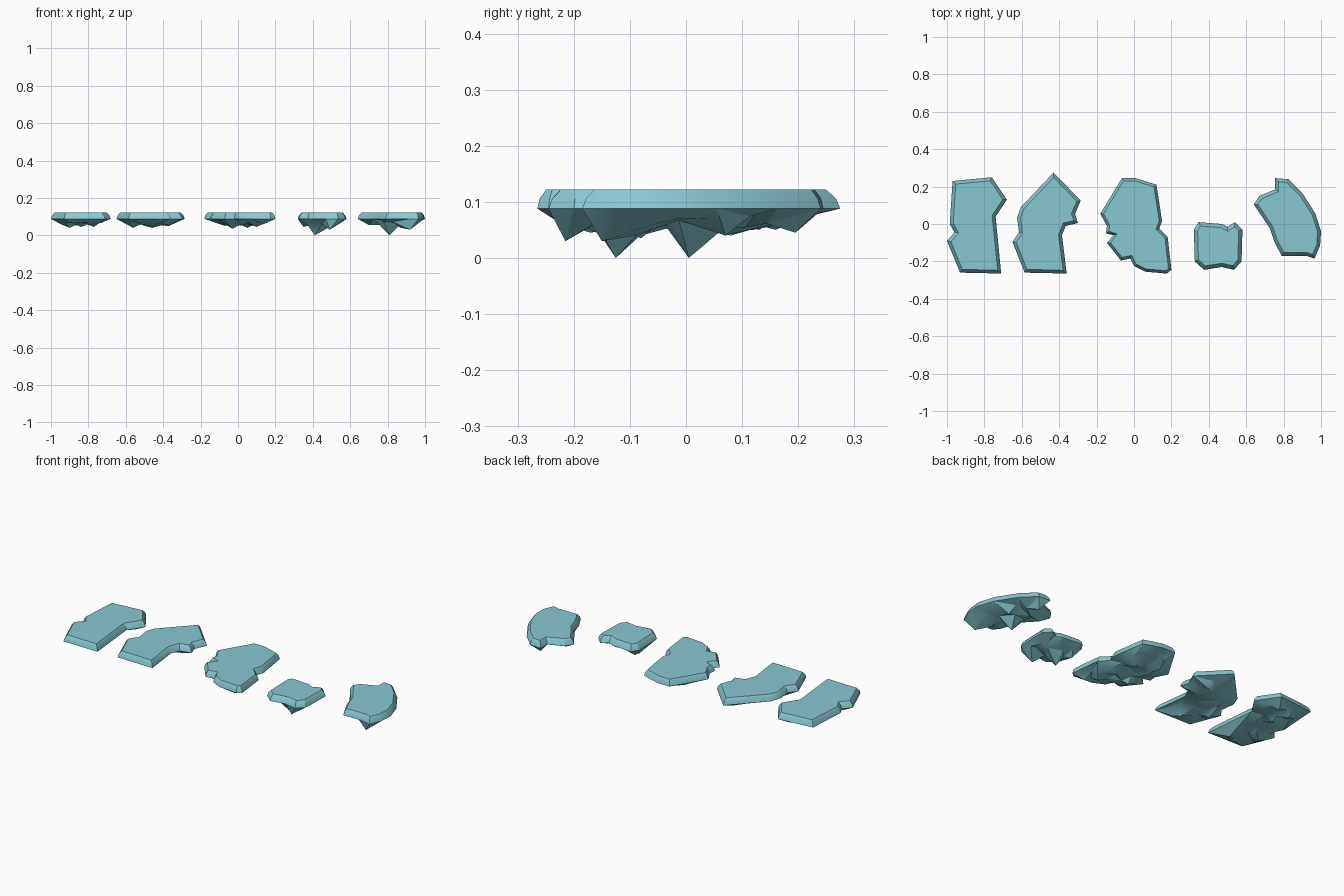
import bpy, bmesh, math, random
from mathutils import Vector
from mathutils.geometry import delaunay_2d_cdt, intersect_point_line

cube = bpy.data.objects.get("Cube")
if cube:
    bpy.data.objects.remove(cube)

RIM, SHOULDER, TOP = 0.088, 0.106, 0.122

ice = bpy.data.materials.new("pale_teal_ice")
ice.use_nodes = True
ice.diffuse_color = (0.25, 0.58, 0.64, 1)
ice.node_tree.nodes["Principled BSDF"].inputs["Base Color"].default_value = ice.diffuse_color


def edge_distance(p, outline):
    """Distance from a point to the closest side of the outline."""
    best = math.inf
    for i, a in enumerate(outline):
        b = outline[i - 1]
        q, t = intersect_point_line(p, a, b)
        t = min(max(t, 0), 1)
        best = min(best, (p - a.lerp(b, t)).length)
    return best


def inside(p, outline):
    hit = False
    for i, a in enumerate(outline):
        b = outline[i - 1]
        if (a.y > p.y) != (b.y > p.y) and p.x < (b.x - a.x) * (p.y - a.y) / (b.y - a.y) + a.x:
            hit = not hit
    return hit


def inset(outline, amount):
    """Move every corner of a clockwise outline inward along its mitre."""
    result = []
    for i, p in enumerate(outline):
        before = (p - outline[i - 1]).normalized()
        after = (outline[(i + 1) % len(outline)] - p).normalized()
        n1, n2 = Vector((before.y, -before.x)), Vector((after.y, -after.x))
        mitre = (n1 + n2).normalized()
        result.append(p + mitre * amount / max(mitre.dot(n1), 0.7))
    return result


def build_floe(name, corners, spikes, bevel, seed):
    rng = random.Random(seed)
    outline = [Vector(c) for c in corners]
    n = len(outline)
    bm = bmesh.new()

    # Rim, shoulder and top edge
    levels = [(outline, RIM), (inset(outline, bevel * 0.3), SHOULDER), (inset(outline, bevel), TOP)]
    rings = [[bm.verts.new((p.x, p.y, z)) for p in ring] for ring, z in levels]
    for low, high in zip(rings, rings[1:]):
        for i in range(n):
            bm.faces.new((low[i - 1], low[i], high[i], high[i - 1]))
    bm.faces.new(rings[-1])

    # Craggy underside: scattered lumps between the hanging spikes
    tips = [Vector(s[:2]) for s in spikes]
    points = list(outline) + tips
    step = 0.052
    for i in range(-20, 21):
        for j in range(-6, 7):
            p = Vector((i + rng.uniform(-0.35, 0.35), j + rng.uniform(-0.35, 0.35))) * step
            if inside(p, outline) and edge_distance(p, outline) > 0.018:
                if all((p - t).length > 0.035 for t in tips):
                    points.append(p)
    sides = [(i, (i + 1) % n) for i in range(n)]
    flat, _, tris, origin, _, _ = delaunay_2d_cdt(points, sides, [list(range(n))], 1, 1e-5)
    under = []
    for p, source in zip(flat, origin):
        k = source[0] if source else n + len(tips)
        if k < n:
            under.append(rings[0][k])
            continue
        if k < n + len(tips):
            z = spikes[k - n][2]
        else:
            z = RIM - min(edge_distance(p, outline) * 0.4, 0.024) + rng.uniform(-0.012, 0.012)
        under.append(bm.verts.new((p.x, p.y, z)))
    for tri in tris:
        bm.faces.new([under[k] for k in reversed(tri)])

    bmesh.ops.recalc_face_normals(bm, faces=bm.faces)
    mesh = bpy.data.meshes.new(name)
    bm.to_mesh(mesh)
    bm.free()
    mesh.materials.append(ice)
    floe = bpy.data.objects.new(name, mesh)
    bpy.context.collection.objects.link(floe)
    bpy.ops.object.select_all(action="DESELECT")
    floe.select_set(True)
    bpy.context.view_layer.objects.active = floe
    bpy.ops.object.shade_smooth_by_angle(angle=math.radians(25))


# Slabs from right to left, each with clockwise corners and spike tips
build_floe(
    "straight_floe",
    [(-.97, .23), (-.76, .25), (-.68, .13), (-.74, .04), (-.71, -.265), (-.93, -.26),
     (-1, -.09), (-.96, -.045), (-.985, 0)],
    [(-.9, -.1, .04), (-.84, .08, .045), (-.77, -.17, .045), (-.88, .16, .05)],
    bevel=.018, seed=1)
build_floe(
    "pointed_floe",
    [(-.43, .275), (-.285, .125), (-.315, .055), (-.3, .005), (-.365, -.01), (-.385, -.06),
     (-.36, -.265), (-.585, -.26), (-.65, -.095), (-.615, -.045), (-.625, .035), (-.605, .09)],
    [(-.56, -.08, .04), (-.46, .08, .04), (-.45, -.17, .045), (-.37, .13, .05)],
    bevel=.018, seed=2)
build_floe(
    "notched_floe",
    [(-.065, .245), (.01, .245), (.12, .21), (.135, .115), (.15, .015), (.135, -.025),
     (.18, -.07), (.2, -.245), (.175, -.265), (.06, -.255), (0, -.225), (-.02, -.185),
     (-.07, -.195), (-.145, -.1), (-.11, -.06), (-.15, -.05), (-.145, -.01), (-.18, .055)],
    [(-.03, -.08, .035), (.05, .07, .04), (-.07, .12, .05), (.1, -.16, .045)],
    bevel=.015, seed=3)
build_floe(
    "small_square_floe",
    [(.345, .01), (.47, 0), (.5, -.015), (.54, .01), (.58, -.03), (.575, -.2), (.535, -.245),
     (.47, -.23), (.375, -.245), (.325, -.2), (.32, -.03)],
    [(.41, -.125, 0), (.49, -.215, .03), (.35, -.07, .045), (.5, -.08, .05)],
    bevel=.02, seed=4)
build_floe(
    "curved_floe",
    [(.755, .245), (.825, .24), (.9, .165), (.97, .055), (1, -.04), (.995, -.115),
     (.965, -.185), (.92, -.17), (.79, -.17), (.75, -.095), (.725, -.02), (.64, .105),
     (.67, .15), (.755, .185)],
    [(.81, .005, 0), (.92, -.15, .03), (.87, -.09, .04), (.79, .195, .045), (.7, .09, .055),
     (.88, .07, .04)],
    bevel=.018, seed=5)
